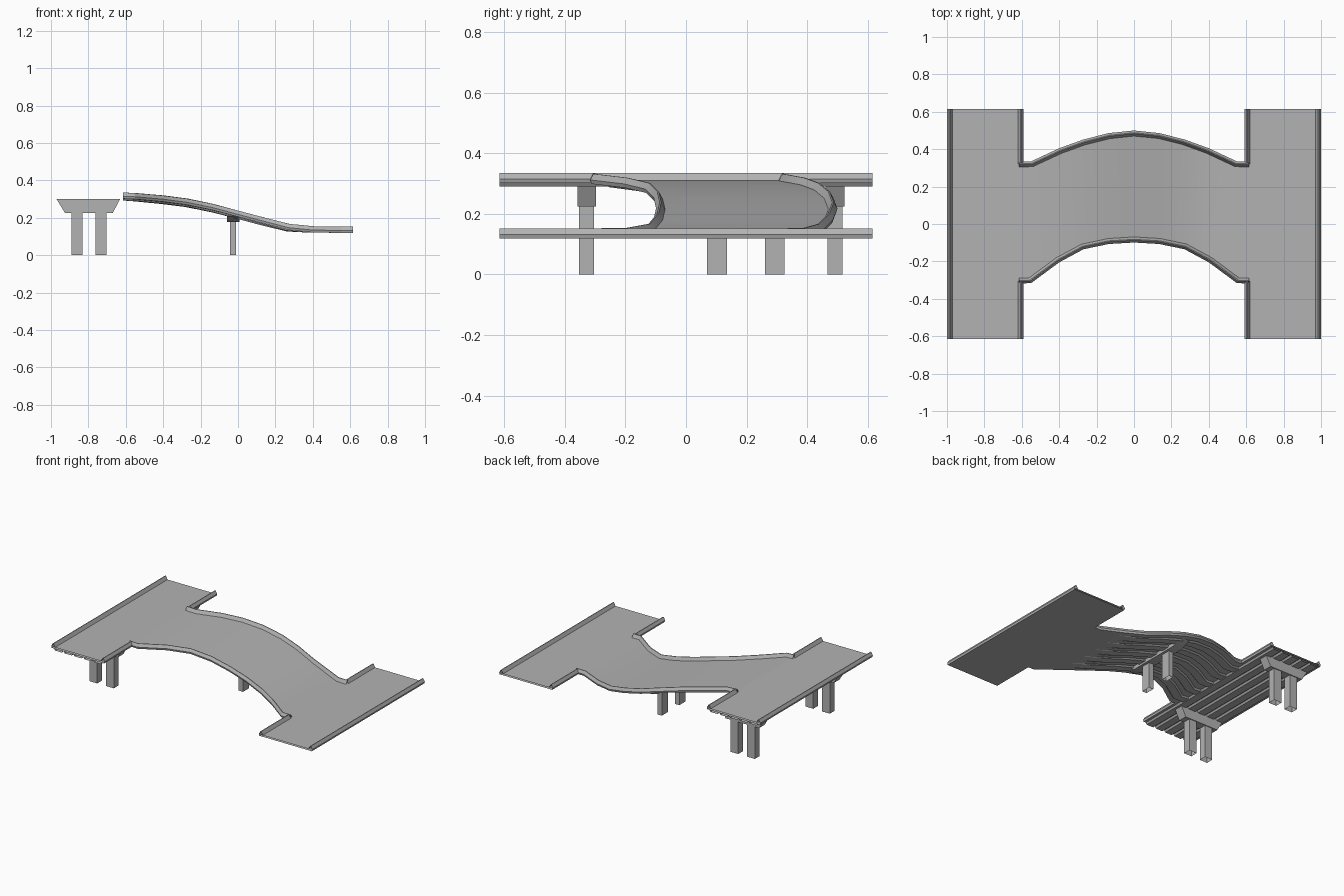
import bpy, bmesh
from math import radians
from mathutils import Vector

if "Cube" in bpy.data.objects:
    bpy.data.objects.remove(bpy.data.objects["Cube"])

HIGH, LOW, T = 0.302, 0.119, 0.010   # deck undersides and deck thickness
HALF = 0.615

# Dark concrete grey for every part
CONCRETE = bpy.data.materials.new("concrete")
CONCRETE.diffuse_color = (0.45, 0.45, 0.45, 1)
CONCRETE.use_nodes = True
CONCRETE.node_tree.nodes["Principled BSDF"].inputs["Base Color"].default_value = CONCRETE.diffuse_color


def finish(bm, name):
    bmesh.ops.remove_doubles(bm, verts=bm.verts, dist=1e-5)
    bmesh.ops.recalc_face_normals(bm, faces=bm.faces)
    for f in bm.faces:
        f.smooth = True
    me = bpy.data.meshes.new(name)
    bm.to_mesh(me)
    bm.free()
    me.set_sharp_from_angle(angle=radians(25))
    me.materials.append(CONCRETE)
    ob = bpy.data.objects.new(name, me)
    bpy.context.collection.objects.link(ob)
    return ob


def strip(bm, rows):
    # skin between successive rows of points
    vr = [[bm.verts.new(p) for p in r] for r in rows]
    for a, b in zip(vr, vr[1:]):
        for i in range(len(a) - 1):
            bm.faces.new((a[i], a[i + 1], b[i + 1], b[i]))


def sweep(name, path, profile, depth=None):
    # open-ended sweep; profile = (offset to the right of travel, height)
    pts = [Vector(p) for p in path]
    rows = []
    for i, p in enumerate(pts):
        d = pts[min(i + 1, len(pts) - 1)] - pts[max(i - 1, 0)]
        n = Vector((d.y, -d.x, 0)).normalized()
        k = depth[i] if depth else 1
        rows.append([p + n * o + Vector((0, 0, h * k)) for o, h in profile])
    bm = bmesh.new()
    strip(bm, rows)
    return finish(bm, name)


def deck(name, left, right):
    bm = bmesh.new()
    for dz in (0, T):
        up = Vector((0, 0, dz))
        strip(bm, [[Vector(a) + up, Vector(b) + up] for a, b in zip(left, right)])
    return finish(bm, name)


BARRIER = [(-0.03, 0), (-0.004, 0), (0, 0.013), (-0.012, 0.033), (-0.017, 0.033), (-0.03, T)]
GIRDER = [(-0.034, 0), (-0.026, -0.012), (0.026, -0.012), (0.034, 0)]

# Two cross roads with their edge barriers
for label, x0, x1, z, s in (("high", -1, -0.59, HIGH, 1), ("low", 1, 0.59, LOW, -1)):
    a, b = x0 + s * 0.015, x1 - s * 0.015
    deck(label + "_road_deck", [(a, -HALF, z), (a, HALF, z)], [(b, -HALF, z), (b, HALF, z)])
    sweep(label + "_outer_barrier", [(x0, s * HALF, z), (x0, -s * HALF, z)], BARRIER)
    for y0, y1, side in ((-HALF, -0.305, "front"), (0.32, HALF, "back")):
        ys = (y0, y1) if s > 0 else (y1, y0)
        sweep(f"{label}_inner_barrier_{side}", [(x1, y, z) for y in ys], BARRIER)

# Girders under the high road
for i in range(5):
    x = -0.945 + i * 0.075
    sweep("high_road_girder", [(x, -HALF, HIGH), (x, HALF, HIGH)], GIRDER)

# Curved ramp: half of a symmetric plan (x, front edge, back edge)
half_plan = [(0.615, -0.318, 0.335), (0.55, -0.316, 0.335), (0.40, -0.205, 0.405),
             (0.27, -0.135, 0.452), (0.135, -0.107, 0.486)]
plan = [(-x, f, b) for x, f, b in half_plan] + [(0, -0.099, 0.50)] + half_plan[::-1]
heights = [0.302, 0.299, 0.286, 0.269, 0.241, 0.205, 0.169, 0.134, 0.121, LOW, LOW]
front = [(x, f, z) for (x, f, b), z in zip(plan, heights)]
back = [(x, b, z) for (x, f, b), z in zip(plan, heights)]
deck("ramp_deck", [(x, y + 0.018, z) for x, y, z in front],
     [(x, y - 0.018, z) for x, y, z in back])
sweep("ramp_front_barrier", front, BARRIER)
sweep("ramp_back_barrier", back[::-1], BARRIER)

# Ramp girders fade out toward the low end
fade = [0.8, 0.9, 1, 1, 1, 1, 0.9, 0.6, 0.1, 0, 0]
for i in range(5):
    t = (i + 0.7) / 5.4
    path = [(x, f + (b - f) * t, z) for (x, f, b), z in zip(plan, heights)]
    sweep("ramp_girder", path[:9], GIRDER, fade[:9])


def prism(name, profile, axis, lo, hi):
    # closed prism; axis 'y' takes (x, z) points, axis 'x' takes (y, z) points
    bm = bmesh.new()
    vs = [bm.verts.new((u, lo, z) if axis == 'y' else (lo, u, z)) for u, z in profile]
    f = bm.faces.new(vs)
    ext = bmesh.ops.extrude_face_region(bm, geom=[f])
    d = hi - lo
    bmesh.ops.translate(bm, verts=[v for v in ext["geom"] if isinstance(v, bmesh.types.BMVert)],
                        vec=(0, d, 0) if axis == 'y' else (d, 0, 0))
    return finish(bm, name)


def leg(name, x0, x1, y0, y1, top):
    # four-sided tube, open at the ends
    ring = [(x0, y0), (x1, y0), (x1, y1), (x0, y1), (x0, y0)]
    bm = bmesh.new()
    strip(bm, [[(x, y, z) for x, y in ring] for z in (0, top)])
    return finish(bm, name)


# Piers of the high road
for y in (-0.328, 0.492):
    prism("high_pier_cap", [(-0.97, 0.30), (-0.925, 0.225), (-0.67, 0.225), (-0.63, 0.30)],
          'y', y - 0.031, y + 0.031)
    for x in (-0.86, -0.733):
        leg("high_pier_leg", x - 0.029, x + 0.029, y - 0.025, y + 0.025, 0.225)

# Pier under the middle of the ramp
prism("ramp_pier_cap", [(-0.07, 0.208), (0.01, 0.178), (0.385, 0.178), (0.465, 0.208)],
      'x', -0.06, 0.007)
for y in (0.102, 0.293):
    leg("ramp_pier_leg", -0.043, -0.01, y - 0.033, y + 0.033, 0.18)
